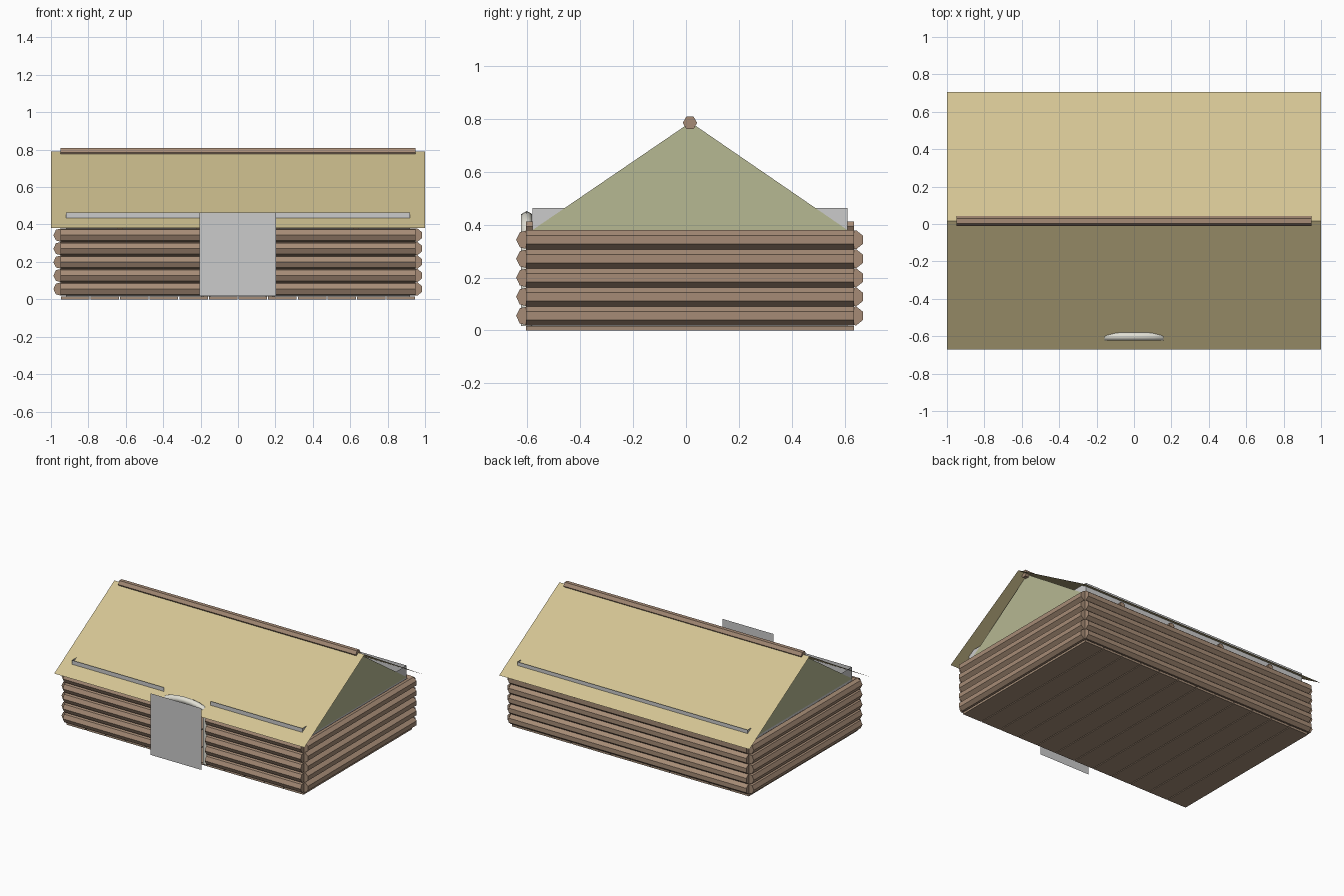
import bpy, bmesh, math
from mathutils import Vector

if "Cube" in bpy.data.objects:
    bpy.data.objects.remove(bpy.data.objects["Cube"])


def material(name, rgb):
    m = bpy.data.materials.new(name)
    m.diffuse_color = (*rgb, 1)
    m.use_nodes = True
    m.node_tree.nodes["Principled BSDF"].inputs["Base Color"].default_value = m.diffuse_color
    return m


WOOD = material("log_wood", (0.38, 0.26, 0.18))
PLANK = material("plank_wood", (0.38, 0.27, 0.19))
STRAW = material("roof_straw", (0.65, 0.55, 0.29))
GREEN = material("gable_green", (0.47, 0.48, 0.29))
PALE = material("frame_pale", (0.75, 0.74, 0.66))


def mesh_object(name, verts, faces, mat=None):
    me = bpy.data.meshes.new(name)
    me.from_pydata(verts, [], faces)
    ob = bpy.data.objects.new(name, me)
    bpy.context.collection.objects.link(ob)
    if mat:
        me.materials.append(mat)
    bm = bmesh.new()
    bm.from_mesh(me)
    bmesh.ops.recalc_face_normals(bm, faces=bm.faces)
    bm.to_mesh(me)
    bm.free()
    return ob


def log(name, a, b, r, sides, point, mat=WOOD):
    """Faceted log from a to b with one corner aimed along point."""
    a, b, u = Vector(a), Vector(b), Vector(point)
    v = (b - a).normalized().cross(u)
    ring = [r * (math.cos(t) * u + math.sin(t) * v)
            for t in (2 * math.pi * i / sides for i in range(sides))]
    verts = [a + p for p in ring] + [b + p for p in ring]
    n = sides
    faces = [(i, (i + 1) % n, n + (i + 1) % n, n + i) for i in range(n)]
    faces += [tuple(range(n)), tuple(range(n, 2 * n))]
    return mesh_object(name, verts, faces, mat)


def box(name, lo, hi, mat):
    verts = [(x, y, z) for x in (lo[0], hi[0]) for y in (lo[1], hi[1]) for z in (lo[2], hi[2])]
    faces = [(0, 1, 3, 2), (4, 5, 7, 6), (0, 1, 5, 4), (2, 3, 7, 6), (0, 2, 6, 4), (1, 3, 7, 5)]
    return mesh_object(name, verts, faces, mat)


def wall(name, p, q, z0, z1):
    """Thin upright sheet between plan points p and q."""
    return mesh_object(name, [(*p, z0), (*q, z0), (*q, z1), (*p, z1)], [(0, 1, 2, 3)])


W, YF, YB, R = 0.95, -0.605, 0.635, 0.037
RIDGE_Y, RIDGE_Z, EAVE_Z = 0.017, 0.79, 0.38
LX, LF, LB = 0.92, -0.58, 0.61
DOORWAY = 0.185

# floor planks
pitch = 2 * W / 12
for i in range(12):
    x = -W + i * pitch
    box("floor_plank", (x + 0.003, YF, 0), (x + pitch - 0.003, YB, 0.016), PLANK)

# stacked wall logs, with the doorway left open in front
for i in range(5):
    z = 0.055 + 0.072 * i
    for s in (-1, 1):
        log("front_log", (s * DOORWAY, YF, z), (s * W, YF, z), R, 7, (0, -1, 0))
        log("side_log", (s * W, YF, z), (s * W, YB, z), R, 7, (-1, 0, 0))
    log("back_log", (-W, YB, z), (W, YB, z), R, 7, (0, -1, 0))

# cross beams under the roof
for x in (-0.63, -0.21, 0.21, 0.63):
    log("cross_beam", (x, YF, 0.393), (x, YB, 0.393), 0.022, 6, (1, 0, 0))

# grey inner lining and the green gables
wall("back_lining", (-LX, LB), (LX, LB), 0.016, 0.463)
for s in (-1, 1):
    wall("front_lining", (s * DOORWAY, LF), (s * LX, LF), 0.016, 0.463)
    wall("side_lining", (s * LX, LF), (s * LX, LB), 0.016, 0.463)
    gx = s * (LX + 0.003)
    mesh_object("gable", [(gx, LF, EAVE_Z), (gx, LB, EAVE_Z), (gx, RIDGE_Y, RIDGE_Z - 0.003)],
                [(0, 1, 2)], GREEN)

# roof sheets and ridge log
for name, y in (("roof_front", -0.67), ("roof_back", 0.705)):
    mesh_object(name, [(-1, y, EAVE_Z), (1, y, EAVE_Z), (1, RIDGE_Y, RIDGE_Z), (-1, RIDGE_Y, RIDGE_Z)],
                [(0, 1, 2, 3)], STRAW)
log("ridge_log", (-W, 0.015, 0.785), (W, 0.015, 0.785), 0.027, 6, (0, 1, 0))

# arched door frame
curve = bpy.data.curves.new("door_frame", "CURVE")
curve.dimensions = "3D"
curve.bevel_depth = 0.024
curve.bevel_resolution = 1
curve.use_fill_caps = True
arc = [(0.17 * math.sin(t), 0.375 + 0.053 * math.cos(t))
       for t in (math.pi * (i / 10 - 0.5) for i in range(11))]
path = [(-0.17, 0.016)] + arc + [(0.17, 0.016)]
spline = curve.splines.new("POLY")
spline.points.add(len(path) - 1)
for pt, (x, z) in zip(spline.points, path):
    pt.co = (x, YF + 0.003, z, 1)
curve.materials.append(PALE)
bpy.context.collection.objects.link(bpy.data.objects.new("door_frame", curve))

# hanging door sheet
wall("door", (-0.205, -0.705), (0.203, -0.705), 0.018, 0.463)
